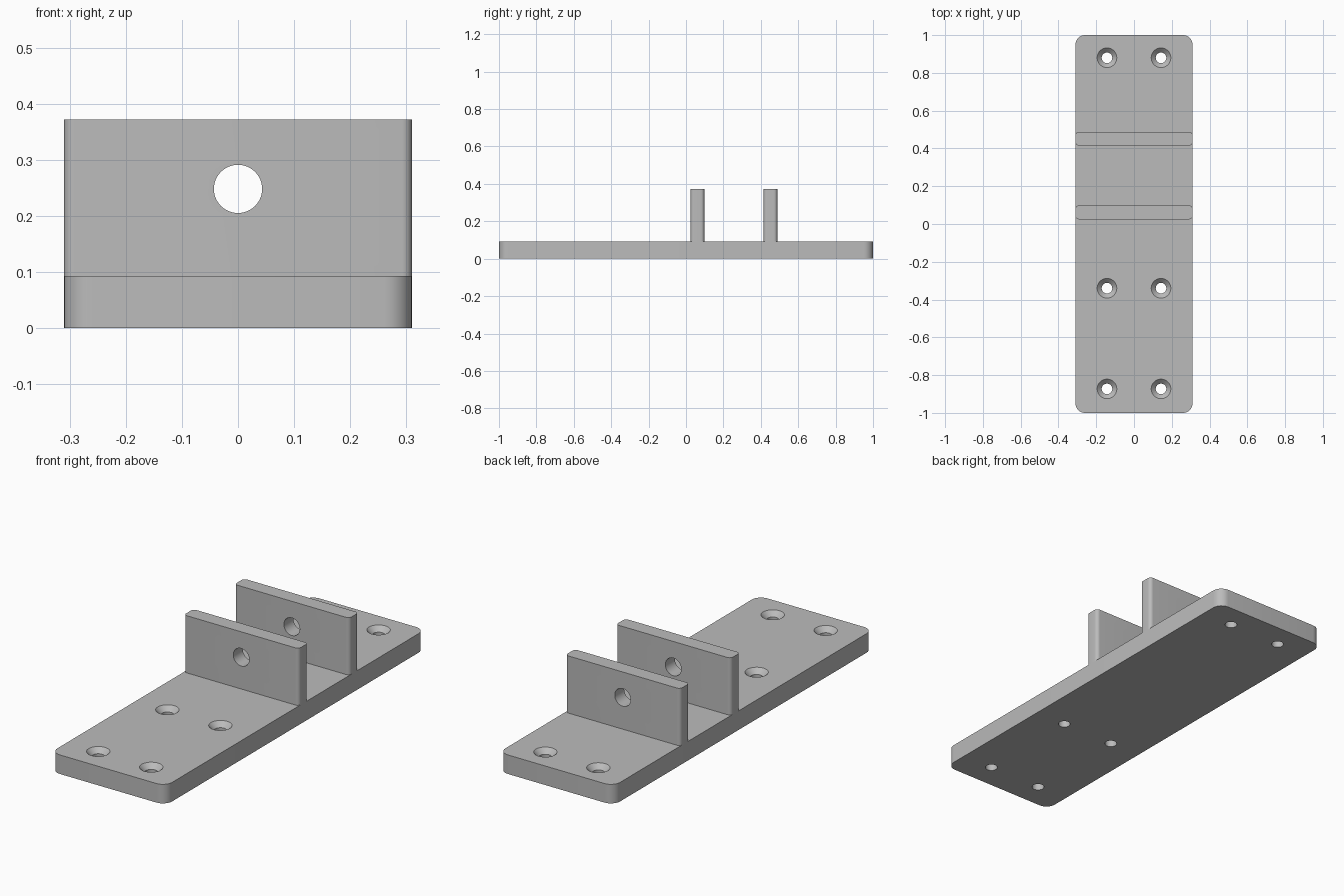
import bpy, bmesh
from mathutils import Matrix, Vector
from math import radians

cube = bpy.data.objects.get("Cube")
if cube:
    bpy.data.objects.remove(cube, do_unlink=True)

grey = bpy.data.materials.new("plain grey")
grey.use_nodes = True
colour = (0.5, 0.5, 0.5, 1)
grey.diffuse_color = colour
grey.node_tree.nodes["Principled BSDF"].inputs["Base Color"].default_value = colour


def make_object(name, bm):
    bmesh.ops.recalc_face_normals(bm, faces=bm.faces)
    mesh = bpy.data.meshes.new(name)
    bm.to_mesh(mesh)
    bm.free()
    mesh.materials.append(grey)
    obj = bpy.data.objects.new(name, mesh)
    bpy.context.collection.objects.link(obj)
    return obj


def rounded_block(name, width, y0, y1, z0, z1, radius):
    """Box with rounded vertical edges."""
    bm = bmesh.new()
    bmesh.ops.create_cube(bm, size=1)
    bmesh.ops.scale(bm, vec=(width, y1 - y0, z1 - z0), verts=bm.verts)
    bmesh.ops.translate(bm, vec=(0, (y0 + y1) / 2, (z0 + z1) / 2), verts=bm.verts)
    upright = [e for e in bm.edges
               if abs(e.verts[0].co.z - e.verts[1].co.z) > 0.01]
    bmesh.ops.bevel(bm, geom=upright, offset=radius, segments=8,
                    profile=0.5, affect='EDGES')
    return make_object(name, bm)


def turned_cutter(name, profile, centres, matrix=Matrix()):
    """Solid of revolution from (radius, height) points, repeated at each centre."""
    bm = bmesh.new()
    for centre in centres:
        rings = []
        for radius, height in profile:
            ring = bmesh.ops.create_circle(bm, segments=48, radius=radius)["verts"]
            for v in ring:
                v.co = matrix @ (v.co + Vector((0, 0, height))) + Vector(centre)
            rings.append(ring)
        for low, high in zip(rings, rings[1:]):
            for i in range(len(low)):
                j = (i + 1) % len(low)
                bm.faces.new((low[i], low[j], high[j], high[i]))
        bm.faces.new(rings[0])
        bm.faces.new(rings[-1])
    cutter = make_object(name, bm)
    cutter.hide_render = True
    return cutter


def cut(obj, cutter):
    mod = obj.modifiers.new("holes", 'BOOLEAN')
    mod.operation = 'DIFFERENCE'
    mod.solver = 'EXACT'
    mod.object = cutter
    bpy.context.view_layer.objects.active = obj
    bpy.ops.object.modifier_apply(modifier=mod.name)


TOP = 0.093
WIDTH = 0.62

# Base plate with six countersunk screw holes
base = rounded_block("base_plate", WIDTH, -1, 1, 0, TOP, 0.05)
screw_profile = [(0.028, -0.02), (0.028, TOP - 0.024),
                 (0.052, TOP), (0.052, TOP + 0.02)]
screw_centres = [(x, y, 0) for x in (-0.143, 0.143) for y in (-0.873, -0.34, 0.88)]
screw_cutter = turned_cutter("screw_hole_cutter", screw_profile, screw_centres)
cut(base, screw_cutter)

# Two upright lugs sharing one pin bore
lugs = [rounded_block("front_lug", WIDTH, 0.025, 0.098, TOP, 0.372, 0.018),
        rounded_block("rear_lug", WIDTH, 0.415, 0.488, TOP, 0.372, 0.018)]
pin_cutter = turned_cutter("pin_bore_cutter", [(0.043, -0.5), (0.043, 0.5)],
                           [(0, 0.25, 0.248)], Matrix.Rotation(radians(90), 4, 'X'))
for lug in lugs:
    cut(lug, pin_cutter)

# Remove cutters and smooth the round surfaces
for cutter in (screw_cutter, pin_cutter):
    bpy.data.objects.remove(cutter, do_unlink=True)
bpy.ops.object.select_all(action='DESELECT')
for obj in [base] + lugs:
    obj.select_set(True)
bpy.context.view_layer.objects.active = base
bpy.ops.object.shade_smooth_by_angle(angle=radians(30))
